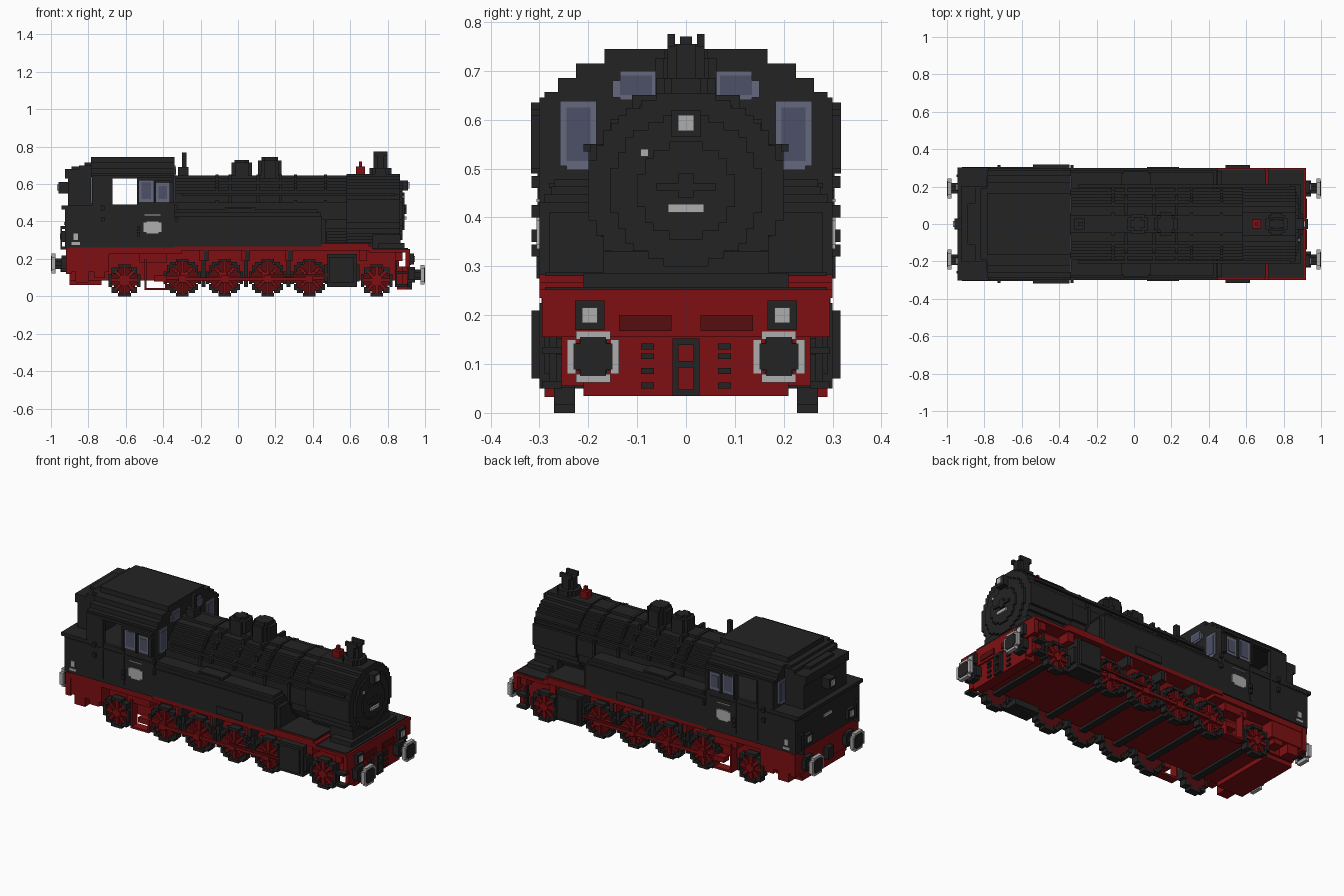
import bpy, bmesh, math

if "Cube" in bpy.data.objects:
    bpy.data.objects.remove(bpy.data.objects["Cube"], do_unlink=True)

V = 0.0155  # step size of the blocky curves


def material(name, r, g, b):
    m = bpy.data.materials.new(name)
    m.diffuse_color = (r, g, b, 1)
    m.use_nodes = True
    bsdf = m.node_tree.nodes["Principled BSDF"]
    bsdf.inputs["Base Color"].default_value = (r, g, b, 1)
    bsdf.inputs["Roughness"].default_value = 0.8
    return m


BLACK = material("soot black", 0.017, 0.017, 0.017)
RED = material("frame red", 0.21, 0.005, 0.006)
DARK_RED = material("dark red", 0.09, 0.004, 0.005)
GREY = material("light grey", 0.42, 0.42, 0.42)
GLASS = material("blue glass", 0.075, 0.08, 0.135)
PANE_EDGE = material("pane edge", 0.13, 0.14, 0.2)


def boxes(name, mat, items, both=False):
    """One object from (x0, x1, y0, y1, z0, z1) blocks, optionally mirrored in y."""
    if both:
        items = items + [(a, b, -d, -c, e, f) for a, b, c, d, e, f in items]
    bm = bmesh.new()
    for x0, x1, y0, y1, z0, z1 in items:
        vs = bmesh.ops.create_cube(bm, size=1)["verts"]
        for v in vs:
            v.co.x = (x0 + x1) / 2 + v.co.x * (x1 - x0)
            v.co.y = (y0 + y1) / 2 + v.co.y * (y1 - y0)
            v.co.z = (z0 + z1) / 2 + v.co.z * (z1 - z0)
    me = bpy.data.meshes.new(name)
    bm.to_mesh(me)
    bm.free()
    me.materials.append(mat)
    ob = bpy.data.objects.new(name, me)
    bpy.context.collection.objects.link(ob)
    return ob


def disc_rows(r, inner=0.0):
    """Stepped disc or ring as rows (u0, u1, v0, v1) around the origin."""
    n = max(1, round(r / V))
    h = 2 * r / (2 * n)
    rows = []
    for i in range(-n, n):
        mid = (i + 0.5) * h
        half = max(h, round(math.sqrt(max(0, r * r - mid * mid)) / h) * h)
        if abs(mid) < inner:
            gap = round(math.sqrt(inner * inner - mid * mid) / h) * h
            if gap > 0:
                rows += [(-half, -gap, i * h, (i + 1) * h), (gap, half, i * h, (i + 1) * h)]
                continue
        rows.append((-half, half, i * h, (i + 1) * h))
    return rows


def disc_x(x0, x1, y, z, r, inner=0.0):
    return [(x0, x1, y + a, y + b, z + c, z + d) for a, b, c, d in disc_rows(r, inner)]


def disc_y(x, y0, y1, z, r, inner=0.0):
    return [(x + a, x + b, y0, y1, z + c, z + d) for a, b, c, d in disc_rows(r, inner)]


def disc_z(x, y, z0, z1, r):
    return [(x + a, x + b, y + c, y + d, z0, z1) for a, b, c, d in disc_rows(r)]


# Boiler, bands and smokebox
boxes("boiler", BLACK, disc_x(-0.35, 0.6, 0, 0.455, 0.19))
boxes("smokebox", BLACK, disc_x(0.58, 0.865, 0, 0.455, 0.2))
boxes("smokebox_door", BLACK, disc_x(0.865, 0.88, 0, 0.455, 0.155)
      + disc_x(0.88, 0.89, 0, 0.455, 0.1) + [(0.89, 0.9, -0.06, 0.06, 0.455, 0.47),
                                           (0.89, 0.9, -0.015, 0.015, 0.44, 0.49)])
boxes("boiler_bands", BLACK, [b for x in (-0.12, 0.3, 0.46) for b in disc_x(x, x + V, 0, 0.455, 0.196)])
boxes("boiler_handrail", BLACK, [(-0.3, 0.84, 0.195, 0.21, 0.535, 0.55)], True)
boxes("smokebox_saddle", BLACK, [(0.72, 0.87, -0.17, 0.17, 0.25, 0.33), (0.5, 0.72, -0.1, 0.1, 0.25, 0.3),
                                 (0.75, 0.89, -0.21, 0.21, 0.25, 0.285)])
boxes("door_plates", GREY, [(0.89, 0.9, -0.037, 0.037, 0.41, 0.427), (0.88, 0.888, -0.093, -0.077, 0.525, 0.54)])

# Boiler-top fittings
boxes("chimney", BLACK, disc_z(0.762, 0, 0.63, 0.755, 0.038) + disc_z(0.762, 0, 0.64, 0.685, 0.06)
      + [(0.725, 0.8, s * 0.03 - 0.008, s * 0.03 + 0.008, 0.75, 0.775) for s in (-1, 1)])
boxes("rear_dome", BLACK, disc_z(0.02, 0, 0.62, 0.715, 0.054) + disc_z(0.02, 0, 0.71, 0.73, 0.038))
boxes("front_dome", BLACK, disc_z(0.17, 0, 0.62, 0.725, 0.062) + disc_z(0.17, 0, 0.72, 0.745, 0.045))
boxes("sand_pipes", BLACK, [(x, x + V, 0.05 + 0.045 * i, 0.11 + 0.045 * i, 0.6 - 0.05 * i, 0.65 - 0.05 * i)
                            for x in (-0.05, 0.1, 0.22) for i in range(3)], True)
boxes("whistle_pipe", BLACK, [(-0.3, -0.275, -0.012, 0.012, 0.62, 0.77), (-0.32, -0.265, -0.03, 0.03, 0.62, 0.69)])
boxes("bell", RED, disc_z(0.655, 0, 0.64, 0.695, 0.023) + [(0.647, 0.663, -0.008, 0.008, 0.69, 0.72)])

# Side tanks with stepped upper edge and rounded front
boxes("side_tanks", BLACK, [(-0.36, 0.45, 0.1, 0.3, 0.265, 0.43), (-0.36, 0.44, 0.1, 0.29, 0.43, 0.447),
                            (-0.36, 0.425, 0.1, 0.275, 0.447, 0.463), (0.45, 0.47, 0.1, 0.28, 0.265, 0.41)], True)
boxes("tank_lids", BLACK, [(-0.07, 0.09, 0.2, 0.27, 0.46, 0.478), (-0.055, 0.075, 0.19, 0.28, 0.46, 0.47)], True)
boxes("tank_pockets", BLACK, [(0.07, 0.24, 0.3, 0.306, 0.275, 0.32)], True)

# Cab walls with open doorways, roof layers and rear bunker
boxes("cab_side_walls", BLACK, [(-0.78, -0.34, 0.28, 0.3, 0.26, 0.49), (-0.78, -0.67, 0.28, 0.3, 0.49, 0.635),
                                (-0.54, -0.34, 0.28, 0.3, 0.49, 0.635), (-0.78, -0.34, 0.27, 0.3, 0.63, 0.645)], True)
boxes("cab_end_walls", BLACK, [(-0.36, -0.34, -0.285, 0.285, 0.26, 0.65), (-0.78, -0.76, -0.285, 0.285, 0.26, 0.65)])
boxes("cab_floor", BLACK, [(-0.78, -0.34, -0.285, 0.285, 0.26, 0.485)])
boxes("cab_roof", BLACK, [(-0.785, -0.34, -w, w, a, b) for w, a, b in
      ((0.29, 0.638, 0.657), (0.262, 0.655, 0.685), (0.225, 0.685, 0.715), (0.167, 0.715, 0.745))]
      + [(-0.85, -0.78, -0.2, 0.2, 0.68, 0.7), (-0.82, -0.78, -0.19, 0.19, 0.69, 0.715)])
boxes("bunker", BLACK, [(-0.925, -0.77, -0.3, 0.3, 0.26, 0.47), (-0.945, -0.77, -0.302, 0.302, 0.465, 0.485),
                        (-0.91, -0.77, -0.2, 0.2, 0.48, 0.64), (-0.925, -0.77, -0.2, 0.2, 0.63, 0.68)])
boxes("coal_hatch", BLACK, [(-0.89, -0.79, -0.11, 0.11, 0.67, 0.695)])
boxes("cab_beading", BLACK, [(-0.92, -0.36, 0.3, 0.304, 0.455, 0.463), (-0.68, -0.67, 0.3, 0.304, 0.28, 0.63),
                             (-0.54, -0.532, 0.3, 0.304, 0.28, 0.5)], True)
boxes("grab_rails", BLACK, [(x, x + V, 0.3, 0.316, z, z + 0.025) for x, z in
      ((-0.73, 0.46), (-0.73, 0.4), (-0.54, 0.35), (-0.54, 0.32), (-0.34, 0.46), (-0.34, 0.4))], True)

# Cab windows: shades, light edge and pane
boxes("window_frames", BLACK, [(-0.54, -0.53, 0.3, 0.317, 0.49, 0.635), (-0.45, -0.44, 0.3, 0.317, 0.5, 0.62),
                               (-0.365, -0.345, 0.3, 0.317, 0.5, 0.61), (-0.54, -0.345, 0.3, 0.317, 0.62, 0.635)], True)
boxes("side_window_edges", PANE_EDGE, [(-0.53, -0.452, 0.3, 0.305, 0.505, 0.625), (-0.438, -0.366, 0.3, 0.305, 0.505, 0.605)], True)
boxes("side_window_panes", GLASS, [(-0.515, -0.465, 0.3, 0.308, 0.52, 0.61), (-0.425, -0.38, 0.3, 0.308, 0.52, 0.59)], True)
ends = ((-0.341, -0.333), (-0.789, -0.779))
boxes("end_window_edges", PANE_EDGE, [(a, b, 0.183, 0.258, 0.505, 0.638) for a, b in ends]
      + [(a, b, 0.2, 0.245, 0.497, 0.505) for a, b in ends]
      + [(a, b, 0.06, 0.135, 0.64, 0.7) for a, b in ends] + [(a, b, 0.135, 0.15, 0.645, 0.68) for a, b in ends], True)
boxes("end_window_panes", GLASS, [(a - 0.002, b + 0.002, 0.195, 0.245, 0.515, 0.625) for a, b in ends]
      + [(a - 0.002, b + 0.002, 0.07, 0.135, 0.65, 0.69) for a, b in ends], True)

# Light plates on the cab sides and rear
boxes("cab_plates", GREY, [(-0.505, -0.41, 0.3, 0.306, 0.345, 0.395), (-0.49, -0.425, 0.3, 0.306, 0.335, 0.4),
                           (-0.5, -0.415, 0.3, 0.306, 0.432, 0.438), (-0.89, -0.845, 0.3, 0.306, 0.275, 0.29),
                           (-0.88, -0.855, 0.3, 0.306, 0.3, 0.335)], True)
boxes("rear_plate", GREY, [(-0.931, -0.924, -0.037, 0.037, 0.38, 0.397)])

# Main frame, running plate and deck
boxes("main_frame", RED, [(-0.9, 0.86, -0.215, 0.215, 0.085, 0.25), (-0.9, -0.73, -0.2, 0.2, 0.06, 0.1)])
boxes("running_plate", RED, [(-0.92, -0.3, -0.293, 0.293, 0.225, 0.262), (-0.35, 0.72, -0.3, 0.3, 0.245, 0.268),
                             (0.42, 0.7, -0.3, 0.3, 0.265, 0.283), (0.7, 0.92, -0.3, 0.3, 0.235, 0.252)])
boxes("front_deck", BLACK, [(0.42, 0.705, -0.288, 0.288, 0.28, 0.287), (0.7, 0.908, -0.288, 0.288, 0.25, 0.258)])
boxes("rear_skirts", RED, [(-0.9, -0.69, 0.2, 0.29, 0.13, 0.24), (-0.53, -0.38, 0.2, 0.28, 0.18, 0.24),
                           (-0.87, -0.8, 0.22, 0.285, 0.075, 0.14), (-0.77, -0.71, 0.22, 0.285, 0.1, 0.14)], True)
boxes("valance_brackets", RED, [(x - 0.02, x + 0.02, 0.2, 0.29, 0.19, 0.25) for x in (-0.185, 0.04, 0.27, 0.67, 0.86)], True)
boxes("valance_boxes", BLACK, [(x - 0.012, x + 0.012, 0.2, 0.296, 0.19, 0.25) for x in (-0.17, 0.05, 0.28)], True)
boxes("cab_steps", RED, [(-0.5, -0.49, 0.24, 0.29, 0.035, 0.2), (-0.39, -0.38, 0.24, 0.29, 0.035, 0.1),
                         (-0.5, -0.38, 0.24, 0.29, 0.033, 0.045), (-0.45, -0.38, 0.24, 0.29, 0.08, 0.11)], True)

# Spoked wheels, axles and rods
wheels = [(-0.607, 0.085)] + [(x, 0.1) for x in (-0.297, -0.072, 0.158, 0.382)] + [(0.742, 0.085)]
for n, (x, r) in enumerate(wheels, 1):
    boxes("wheel_tyres_%d" % n, BLACK, disc_y(x, 0.227, 0.27, r, r, r - 0.02), True)
    boxes("wheel_backs_%d" % n, DARK_RED, disc_y(x, 0.23, 0.25, r, r - 0.014), True)
    spokes = disc_y(x, 0.25, 0.272, r, 0.026)
    for k in range(8):
        for t in range(2, 6):
            d = (r - 0.016) * t / 5
            cx, cz = x + d * math.cos(k * math.pi / 4), r + d * math.sin(k * math.pi / 4)
            spokes.append((cx - 0.009, cx + 0.009, 0.25, 0.265, cz - 0.009, cz + 0.009))
    boxes("wheel_spokes_%d" % n, RED, spokes, True)
boxes("axles", BLACK, [(x - 0.02, x + 0.02, -0.23, 0.23, 0.07, 0.11) for x, r in wheels])
boxes("coupling_rods", RED, [(-0.297, 0.382, 0.272, 0.284, 0.083, 0.1)]
      + [(x - 0.02, x + 0.02, 0.27, 0.288, 0.075, 0.11) for x, r in wheels[1:5]], True)
boxes("main_rods", DARK_RED, [(0.158, 0.48, 0.284, 0.296, 0.105, 0.12)], True)
boxes("brake_hangers", BLACK, [(x - 0.01, x + 0.01, 0.2, 0.25, 0.05, 0.2) for x in (-0.185, 0.043, 0.27)], True)

# Steam cylinders
boxes("steam_cylinders", BLACK, [(0.475, 0.635, 0.2, 0.3, 0.05, 0.225), (0.49, 0.62, 0.2, 0.316, 0.07, 0.21),
                                 (0.46, 0.65, 0.23, 0.29, 0.08, 0.17)], True)

# Buffer beams with panels, lower apron and steps
boxes("front_beam", RED, [(0.895, 0.92, -0.295, 0.295, 0.155, 0.245)])
boxes("front_apron", RED, [(0.85, 0.91, -0.21, 0.21, 0.035, 0.16), (0.88, 0.905, -0.255, 0.255, 0.055, 0.16)])
boxes("rear_beam", RED, [(-0.92, -0.89, -0.295, 0.295, 0.12, 0.25)])
boxes("beam_panels", DARK_RED, [(0.918, 0.926, 0.03, 0.137, 0.168, 0.2)], True)
boxes("coupling_frame", BLACK, [(0.905, 0.93, 0.015, 0.028, 0.035, 0.152)]
      + [(0.905, 0.93, 0, 0.028, z, z + 0.013) for z in (0.035, 0.093, 0.139)]
      + [(0.905, 0.92, 0.065, 0.092, z, z + 0.012) for z in (0.05, 0.08, 0.11, 0.13)], True)
boxes("rear_coupling", BLACK, [(-0.95, -0.915, -0.025, 0.025, 0.13, 0.2)])
boxes("front_steps", BLACK, [(0.84, 0.9, 0.255, 0.295, 0.05, 0.065), (0.84, 0.9, 0.255, 0.295, 0.12, 0.135),
                             (0.84, 0.85, 0.265, 0.28, 0.05, 0.24)], True)

# Buffers
for end, s, z in (("front", 1, 0.115), ("rear", -1, 0.175)):
    def span(a, b):
        return (a, b) if s > 0 else (-b, -a)
    boxes(end + "_buffer_shanks", BLACK, disc_x(*span(0.91, 0.985), 0.19, z, 0.028)
          + disc_x(*span(0.91, 0.945), 0.19, z, 0.042), True)
    boxes(end + "_buffer_rims", GREY, disc_x(*span(0.975, 0.997), 0.19, z, 0.053, 0.038), True)
    boxes(end + "_buffer_faces", BLACK, disc_x(*span(0.978, 1.0), 0.19, z, 0.04), True)

# Lamps
for name, x, s, y, z in (("front", 0.92, 1, 0.197, 0.2), ("rear", -0.925, -1, 0.197, 0.32)):
    a, b = sorted((x - s * 0.005, x + s * 0.02))
    boxes(name + "_lamps", BLACK, [(a, b, y - 0.03, y + 0.03, z - 0.03, z + 0.03)], True)
    c, d = sorted((x + s * 0.02, x + s * 0.027))
    boxes(name + "_lamp_glasses", GREY, [(c, d, y - 0.016, y + 0.016, z - 0.016, z + 0.016)], True)
boxes("top_lamps", BLACK, [(0.86, 0.91, -0.03, 0.03, 0.565, 0.62), (-0.96, -0.9, -0.03, 0.03, 0.55, 0.61)])
boxes("top_lamp_glasses", GREY, [(0.91, 0.917, -0.016, 0.016, 0.577, 0.61), (-0.967, -0.96, -0.016, 0.016, 0.565, 0.597)])
boxes("rear_handles", BLACK, [(-0.95, -0.92, 0.25, 0.265, z, z + 0.015) for z in (0.25, 0.36)]
      + [(-0.95, -0.94, 0.25, 0.265, 0.25, 0.37)], True)
